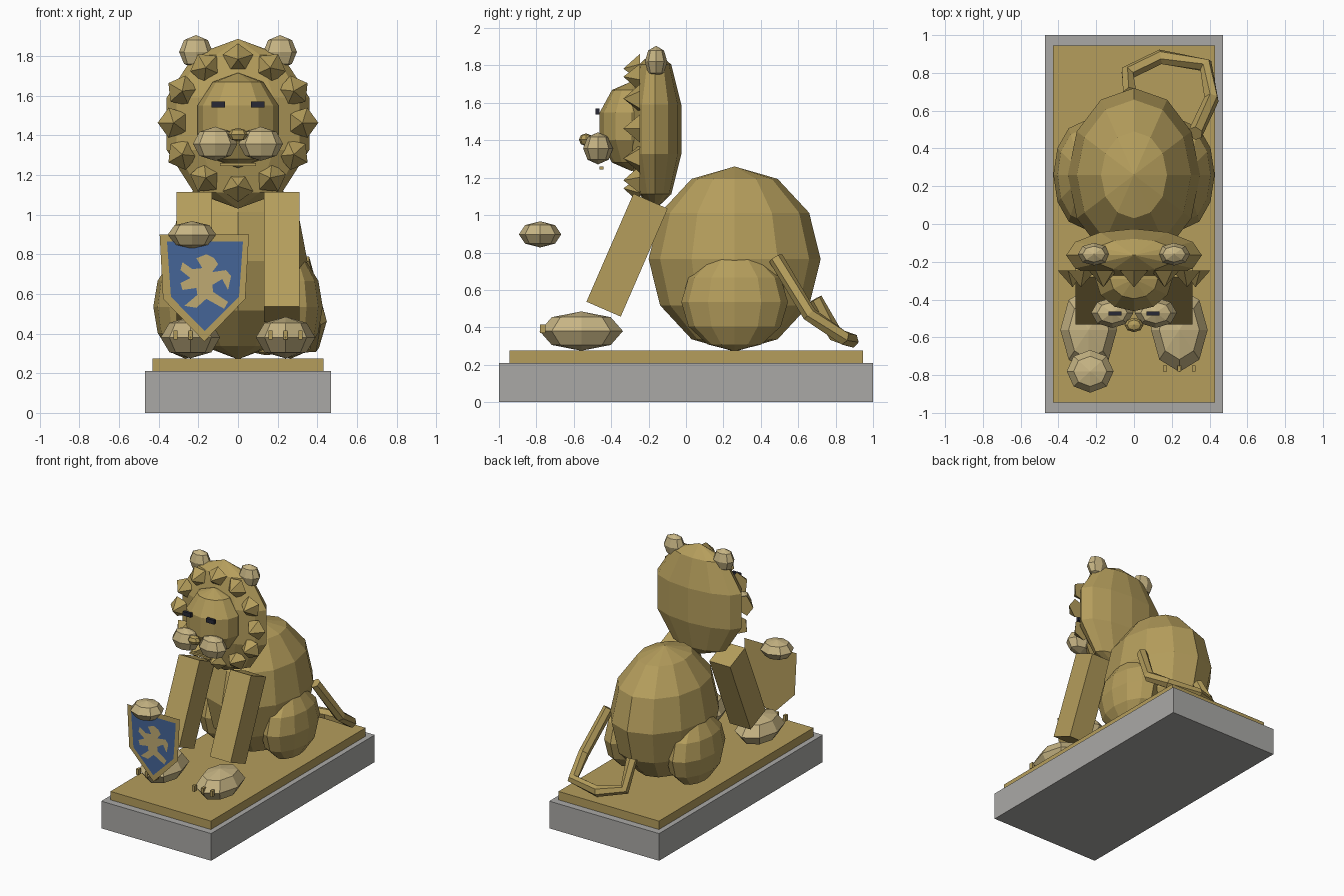
import bpy, bmesh, math
from mathutils import Matrix, Vector

if "Cube" in bpy.data.objects:
    bpy.data.objects.remove(bpy.data.objects["Cube"])


def make_mat(name, rgb):
    m = bpy.data.materials.new(name)
    m.diffuse_color = (*rgb, 1)
    m.use_nodes = True
    m.node_tree.nodes["Principled BSDF"].inputs["Base Color"].default_value = m.diffuse_color
    return m


GOLD = make_mat("old gold", (0.46, 0.34, 0.107))
PALE = make_mat("pale gold", (0.57, 0.46, 0.23))
GREY = make_mat("stone grey", (0.40, 0.395, 0.38))
BLUE = make_mat("shield blue", (0.06, 0.13, 0.31))
DARK = make_mat("dark eye", (0.02, 0.022, 0.035))
TAN = make_mat("emblem tan", (0.52, 0.40, 0.17))


def finish(name, bm, mat):
    me = bpy.data.meshes.new(name)
    bm.to_mesh(me)
    bm.free()
    me.materials.append(mat)
    ob = bpy.data.objects.new(name, me)
    bpy.context.collection.objects.link(ob)
    return ob


def box(name, centre, size, mat, tilt=0):
    bm = bmesh.new()
    bmesh.ops.create_cube(bm, size=1, matrix=Matrix.Translation(centre)
                          @ Matrix.Rotation(math.radians(tilt), 4, 'X')
                          @ Matrix.Diagonal((*size, 1)))
    return finish(name, bm, mat)


def ball(name, centre, radii, mat, seg=8, rings=4):
    bm = bmesh.new()
    bmesh.ops.create_uvsphere(bm, u_segments=seg, v_segments=rings, radius=1,
                              matrix=Matrix.Translation(centre) @ Matrix.Diagonal((*radii, 1)))
    return finish(name, bm, mat)


def plate(name, points, y, mat):
    # flat sheet facing the front
    bm = bmesh.new()
    f = bm.faces.new([bm.verts.new((x, y, z)) for x, z in points])
    f.normal_update()
    if f.normal.y > 0:
        f.normal_flip()
    bmesh.ops.triangulate(bm, faces=[f])
    return finish(name, bm, mat)


# plinth and slab
box("plinth", (0, 0, 0.105), (0.94, 2, 0.21), GREY)
box("slab", (0, 0, 0.2425), (0.86, 1.89, 0.065), GOLD)

# body, mane and face
ball("body", (0, 0.26, 0.765), (0.35, 0.46, 0.495), GOLD, 12, 6)
ball("mane", (0, -0.165, 1.458), (0.378, 0.147, 0.428), GOLD, 12, 5)
ball("face", (0, -0.29, 1.475), (0.215, 0.18, 0.24), GOLD, 12, 5)
ball("nose", (0, -0.535, 1.403), (0.05, 0.038, 0.034), GOLD, 8, 4)
box("mouth", (0, -0.452, 1.252), (0.18, 0.02, 0.015), GOLD)

# paired parts
for side, s in (("left", -1), ("right", 1)):
    ball(f"haunch_{side}", (s * 0.265, 0.26, 0.535), (0.162, 0.285, 0.262), GOLD, 12, 6)
    ball(f"ear_{side}", (s * 0.212, -0.16, 1.82), (0.085, 0.06, 0.085), PALE)
    ball(f"cheek_{side}", (s * 0.115, -0.47, 1.357), (0.112, 0.08, 0.086), PALE)
    ball(f"front_paw_{side}", (s * 0.24, -0.56, 0.38), (0.15, 0.223, 0.105), PALE)
    box(f"eye_{side}", (s * 0.1, -0.473, 1.555), (0.068, 0.022, 0.032), DARK)
    box(f"front_leg_{side}", (s * 0.22, -0.315, 0.786), (0.178, 0.2, 0.63), GOLD, -23.5)
    for i in (-1, 0, 1):
        box(f"claw_{side}_{i + 2}", (s * 0.24 + i * 0.076, -0.765, 0.392),
            (0.02, 0.03, 0.045), GOLD)

# ring of mane spikes, each a shallow cone pointing forward
bm = bmesh.new()
for i in range(12):
    a = i * math.tau / 12
    at = Vector((0.325 * math.sin(a), -0.29, 1.463 + 0.32 * math.cos(a)))
    # one corner of each base points away from the face centre
    spin = Matrix.Rotation(a, 4, 'Y') @ Matrix.Rotation(math.pi / 2, 4, 'X')
    bmesh.ops.create_cone(bm, cap_ends=True, segments=5, radius1=0.08, radius2=0,
                          depth=0.09, matrix=Matrix.Translation(at) @ spin
                          @ Matrix.Rotation(math.pi / 2, 4, 'Z')
                          @ Matrix.Rotation(-math.pi / 2, 4, 'Z'))
finish("mane_spikes", bm, GOLD)

# tail: six-sided tube swept along a bent path
path = [Vector(p) for p in ((0.325, 0.48, 0.77), (0.41, 0.66, 0.47), (0.38, 0.84, 0.345),
                            (0.14, 0.885, 0.33), (-0.035, 0.8, 0.36), (-0.02, 0.69, 0.55))]
bm = bmesh.new()
rings = []
for i, p in enumerate(path):
    before = (p - path[i - 1]).normalized() if i else Vector()
    after = (path[i + 1] - p).normalized() if i < len(path) - 1 else Vector()
    d = (before + after).normalized()
    u = d.cross(Vector((0.3, 0.3, 1))).normalized()
    v = d.cross(u)
    rings.append([bm.verts.new(p + 0.04 * (u * math.cos(k * math.tau / 6)
                                           + v * math.sin(k * math.tau / 6)))
                  for k in range(6)])
for r0, r1 in zip(rings, rings[1:]):
    for k in range(6):
        bm.faces.new((r0[k], r0[(k + 1) % 6], r1[(k + 1) % 6], r1[k]))
bm.faces.new(rings[0])
bm.faces.new(rings[-1])
bmesh.ops.recalc_face_normals(bm, faces=bm.faces)
finish("tail", bm, GOLD)

# shield with blue field and a rearing animal, held by a raised paw
plate("shield", [(-0.395, 0.9), (0.055, 0.9), (0.037, 0.575), (-0.17, 0.36), (-0.378, 0.575)],
      -0.79, GOLD)
plate("shield_field", [(-0.358, 0.865), (0.025, 0.865), (0.005, 0.585), (-0.168, 0.413),
                       (-0.338, 0.585)], -0.796, BLUE)
emblem = [(-21, 78), (-16, 80), (-12, 78), (-10, 75), (-13, 71), (-6, 72), (-3.5, 69), (-5, 62),
          (-8, 67.5), (-13, 64.5), (-12.5, 61), (-5, 56), (-7, 52.5), (-16, 57.5), (-21, 53),
          (-27, 54), (-20.5, 59.5), (-21, 63), (-28, 62), (-29, 65.5), (-24, 68), (-29, 72),
          (-28, 76), (-23, 72.5), (-18, 73)]
plate("shield_emblem", [(x / 100, z / 100) for x, z in emblem], -0.802, TAN)
ball("raised_paw", (-0.232, -0.78, 0.897), (0.124, 0.113, 0.07), PALE)
